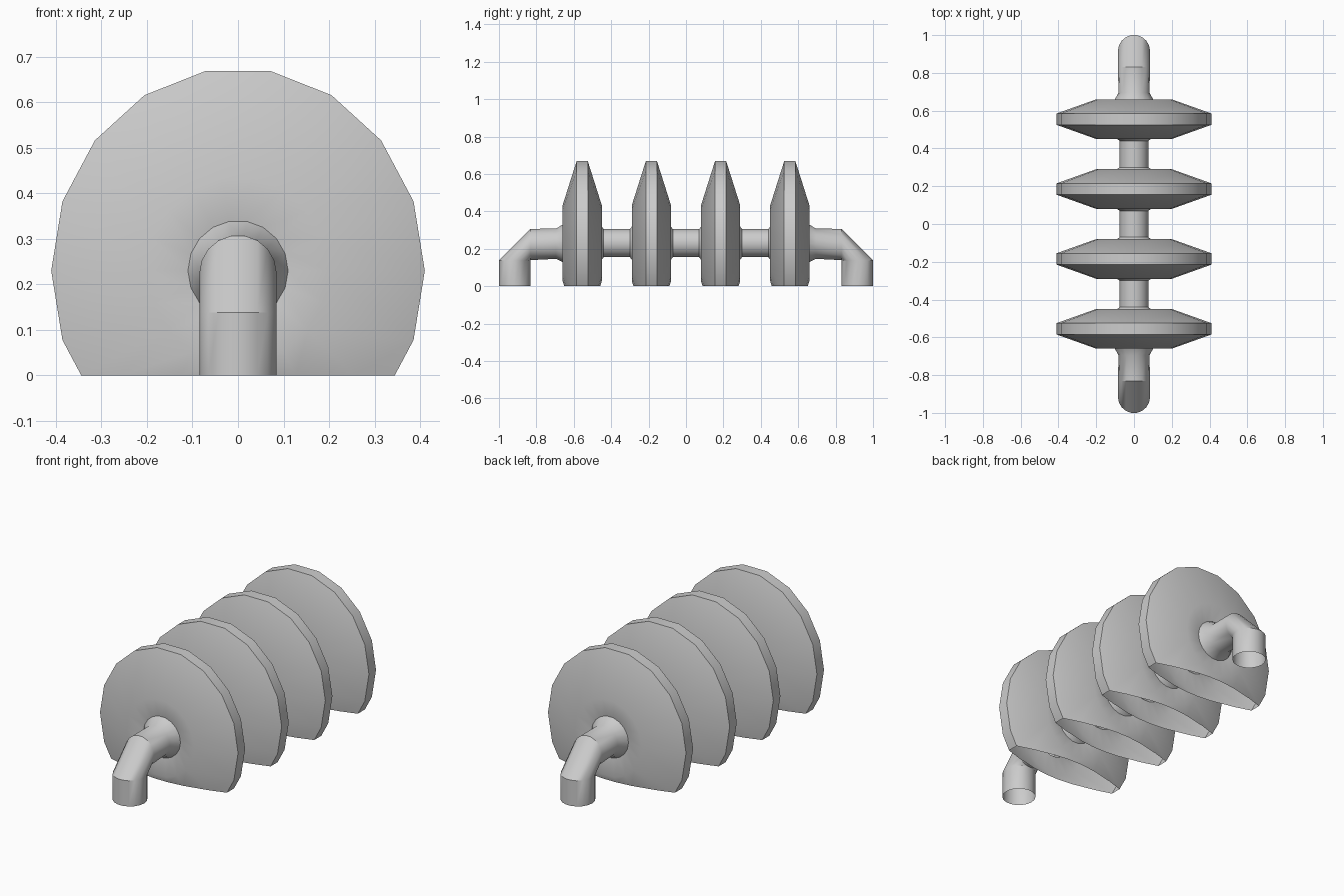
import bpy, bmesh
from math import cos, sin, tau

SIDES = 18
AXIS_Z = 0.23

cube = bpy.data.objects.get("Cube")
if cube:
    bpy.data.objects.remove(cube, do_unlink=True)

grey = bpy.data.materials.new("plain grey")
grey.use_nodes = True
grey.diffuse_color = (0.6, 0.6, 0.6, 1)
grey.node_tree.nodes["Principled BSDF"].inputs["Base Color"].default_value = grey.diffuse_color


def upright_ring(y, rx, rz=None, z=AXIS_Z):
    """Ring around the long axis."""
    rz = rz or rx
    return [(rx * cos(tau * i / SIDES), y, z + rz * sin(tau * i / SIDES)) for i in range(SIDES)]


def level_ring(y, z, r):
    """Ring around a vertical axis."""
    return [(r * cos(tau * i / SIDES), y + r * sin(tau * i / SIDES), z) for i in range(SIDES)]


def skin(name, rings, flip_y=False):
    """Bridge rings into an open tube and trim it at the ground."""
    bm = bmesh.new()
    s = -1 if flip_y else 1
    rows = [[bm.verts.new((x, s * y, z)) for x, y, z in ring] for ring in rings]
    for a, b in zip(rows, rows[1:]):
        for i in range(SIDES):
            j = (i + 1) % SIDES
            quad = [a[i], a[j], b[j], b[i]]
            bm.faces.new(quad if flip_y else quad[::-1])
    bmesh.ops.bisect_plane(bm, geom=bm.verts[:] + bm.edges[:] + bm.faces[:],
                           plane_co=(0, 0, 0), plane_no=(0, 0, -1), clear_outer=True)
    bm.normal_update()
    mesh = bpy.data.meshes.new(name)
    bm.to_mesh(mesh)
    bm.free()
    mesh.materials.append(grey)
    obj = bpy.data.objects.new(name, mesh)
    bpy.context.collection.objects.link(obj)
    bpy.ops.object.select_all(action='DESELECT')
    obj.select_set(True)
    bpy.context.view_layer.objects.active = obj
    bpy.ops.object.shade_smooth_by_angle(angle=0.6)
    return obj


# Dished discs: hub, crest, rim, and the same mirrored
disc_y = [-0.555, -0.185, 0.185, 0.555]
half = [(0.09, 0.11, 0.11), (0.105, 0.2, 0.205), (0.03, 0.41, 0.445)]
profile = [(-o, rx, rz) for o, rx, rz in half] + half[::-1]
for n, y in enumerate(disc_y, 1):
    skin(f"disc_{n}", [upright_ring(y + o, rx, rz) for o, rx, rz in profile])

# Short flared pipes joining neighbouring discs
for n, (a, b) in enumerate(zip(disc_y, disc_y[1:]), 1):
    skin(f"connecting_pipe_{n}", [
        upright_ring(a + 0.09, 0.11), upright_ring(a + 0.115, 0.076),
        upright_ring(b - 0.115, 0.076), upright_ring(b - 0.09, 0.11)])

# Flared end pipes that bend down to the ground
for name, flip in (("front_end_pipe", True), ("back_end_pipe", False)):
    skin(name, [
        upright_ring(0.645, 0.11), upright_ring(0.695, 0.082, z=0.227),
        upright_ring(0.832, 0.085, z=0.223),
        level_ring(0.916, 0.138, 0.085), level_ring(0.916, 0, 0.085)], flip)
